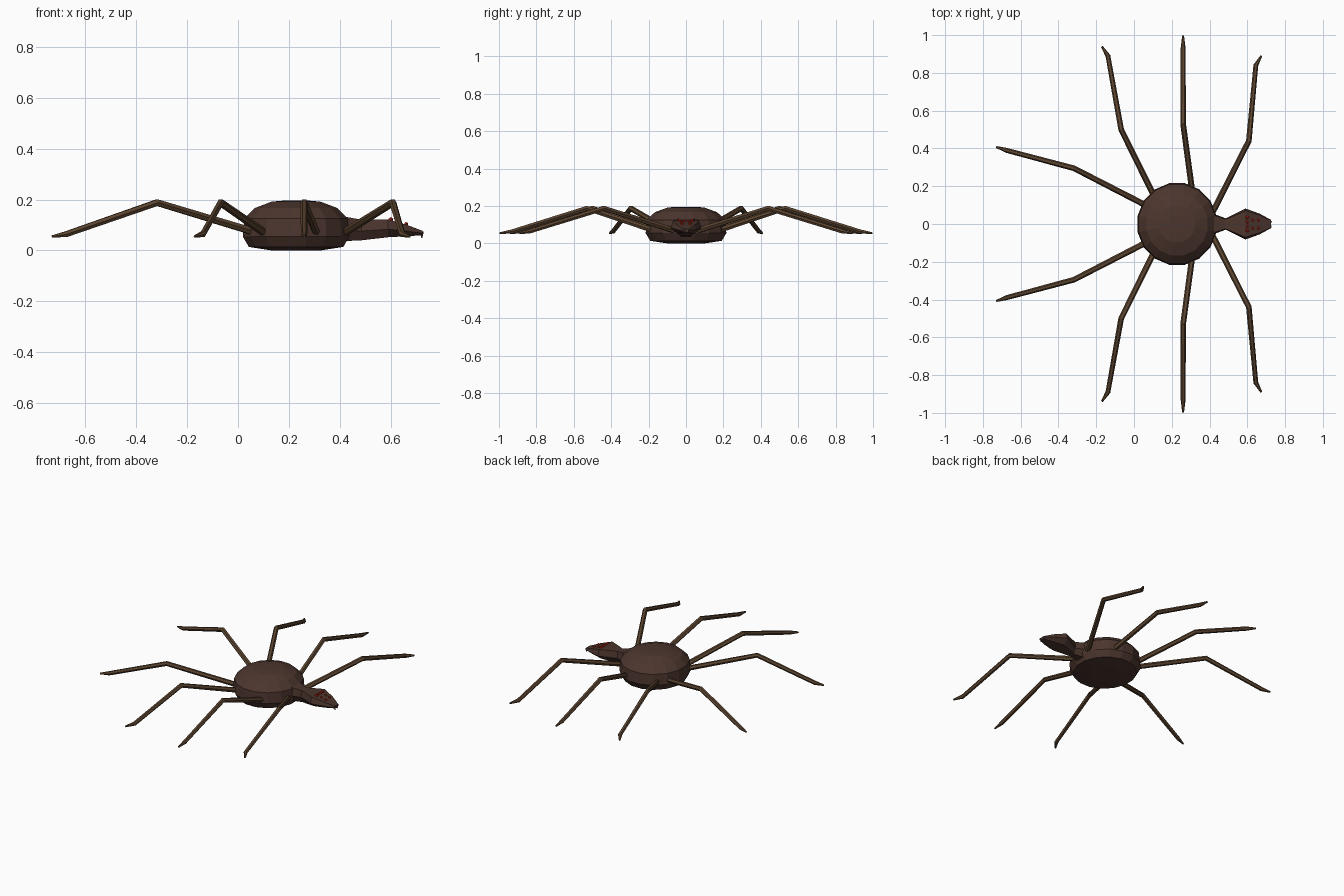
import bpy, bmesh, math
from mathutils import Vector

old = bpy.data.objects.get("Cube")
if old:
    bpy.data.objects.remove(old, do_unlink=True)


def material(name, rgb):
    m = bpy.data.materials.new(name)
    m.use_nodes = True
    col = (*rgb, 1)
    m.diffuse_color = col
    bsdf = m.node_tree.nodes["Principled BSDF"]
    bsdf.inputs["Base Color"].default_value = col
    bsdf.inputs["Roughness"].default_value = 0.9
    return m


BODY = material("dark brown", (0.072, 0.036, 0.027))
LEG = material("leg brown", (0.105, 0.058, 0.029))
RED = material("eye red", (0.6, 0.02, 0.008))


def loft(name, rings, mat):
    """Skin a list of equal-sized point rings and cap both ends."""
    bm = bmesh.new()
    loops = [[bm.verts.new(p) for p in ring] for ring in rings]
    for a, b in zip(loops, loops[1:]):
        n = len(a)
        for i in range(n):
            j = (i + 1) % n
            bm.faces.new((a[i], a[j], b[j], b[i]))
    bm.faces.new(loops[0])
    bm.faces.new(loops[-1])
    bmesh.ops.recalc_face_normals(bm, faces=bm.faces)
    mesh = bpy.data.meshes.new(name)
    bm.to_mesh(mesh)
    bm.free()
    mesh.materials.append(mat)
    ob = bpy.data.objects.new(name, mesh)
    bpy.context.collection.objects.link(ob)
    return ob


# Abdomen: faceted, flattened dome
def circle(r, z, n=16):
    return [(0.228 + 0.97 * r * math.cos(math.tau * (i + 0.5) / n),
             r * math.sin(math.tau * (i + 0.5) / n), z) for i in range(n)]


profile = [(0.10, 0.0), (0.195, 0.014), (0.22, 0.055), (0.214, 0.125),
           (0.17, 0.167), (0.10, 0.192), (0.05, 0.196)]
loft("abdomen", [circle(r, z) for r, z in profile], BODY)


# Head: (x, half width, bottom z, top z), chamfered towards the underside
def head_ring(x, w, lo, hi):
    mid = lo + 0.45 * (hi - lo)
    return [(x, -w * 0.55, lo), (x, w * 0.55, lo), (x, w, mid),
            (x, w * 0.85, hi), (x, -w * 0.85, hi), (x, -w, mid)]


loft("head", [head_ring(*s) for s in (
    (0.38, 0.07, 0.035, 0.14), (0.485, 0.03, 0.04, 0.121),
    (0.59, 0.082, 0.052, 0.122), (0.665, 0.055, 0.056, 0.1),
    (0.725, 0.022, 0.06, 0.077))], BODY)

# Fangs
for side, y in (("left", 0.012), ("right", -0.012)):
    bpy.ops.mesh.primitive_cone_add(vertices=5, radius1=0.002, radius2=0.008,
                                    depth=0.025, location=(0.722, y, 0.062))
    fang = bpy.context.object
    fang.name = side + "_fang"
    fang.data.materials.append(BODY)

# Eyes: two rows on the sloping crown
for side, s in (("left", 1), ("right", -1)):
    for i, (x, y, z, r) in enumerate((
            (0.60, 0.034, 0.12, 0.011), (0.60, 0.011, 0.12, 0.009),
            (0.63, 0.022, 0.111, 0.008), (0.66, 0.022, 0.103, 0.009))):
        bpy.ops.mesh.primitive_ico_sphere_add(subdivisions=1, radius=r,
                                              location=(x, s * y, z))
        eye = bpy.context.object
        eye.name = f"{side}_eye_{i + 1}"
        eye.data.materials.append(RED)


# Legs: hexagonal tubes through hip, knee, ankle and tip
def leg(name, path, radii):
    pts = [Vector(p) for p in path]
    rings = []
    for i, p in enumerate(pts):
        before = (p - pts[max(i - 1, 0)]).normalized()
        after = (pts[min(i + 1, len(pts) - 1)] - p).normalized()
        t = (before + after).normalized()
        u = t.cross(Vector((0, 0, 1))).normalized()
        v = u.cross(t)
        rings.append([p + radii[i] * (u * math.cos(a) + v * math.sin(a))
                      for a in (math.tau * k / 6 for k in range(6))])
    loft(name, rings, LEG)


HEIGHTS = (0.065, 0.188, 0.064, 0.055)
RADII = (0.016, 0.015, 0.013, 0.005)
LEGS = {
    "front": ((0.41, 0.05), (0.608, 0.44), (0.645, 0.84), (0.674, 0.89)),
    "second": ((0.31, 0.16), (0.26, 0.53), (0.26, 0.93), (0.26, 0.997)),
    "third": ((0.11, 0.14), (-0.068, 0.50), (-0.138, 0.89), (-0.17, 0.94)),
    "rear": ((0.09, 0.085), (-0.318, 0.295), (-0.675, 0.39), (-0.73, 0.408)),
}
for which, path in LEGS.items():
    for side, s in (("left", 1), ("right", -1)):
        leg(f"{side}_{which}_leg",
            [(x, s * y, z) for (x, y), z in zip(path, HEIGHTS)], RADII)
